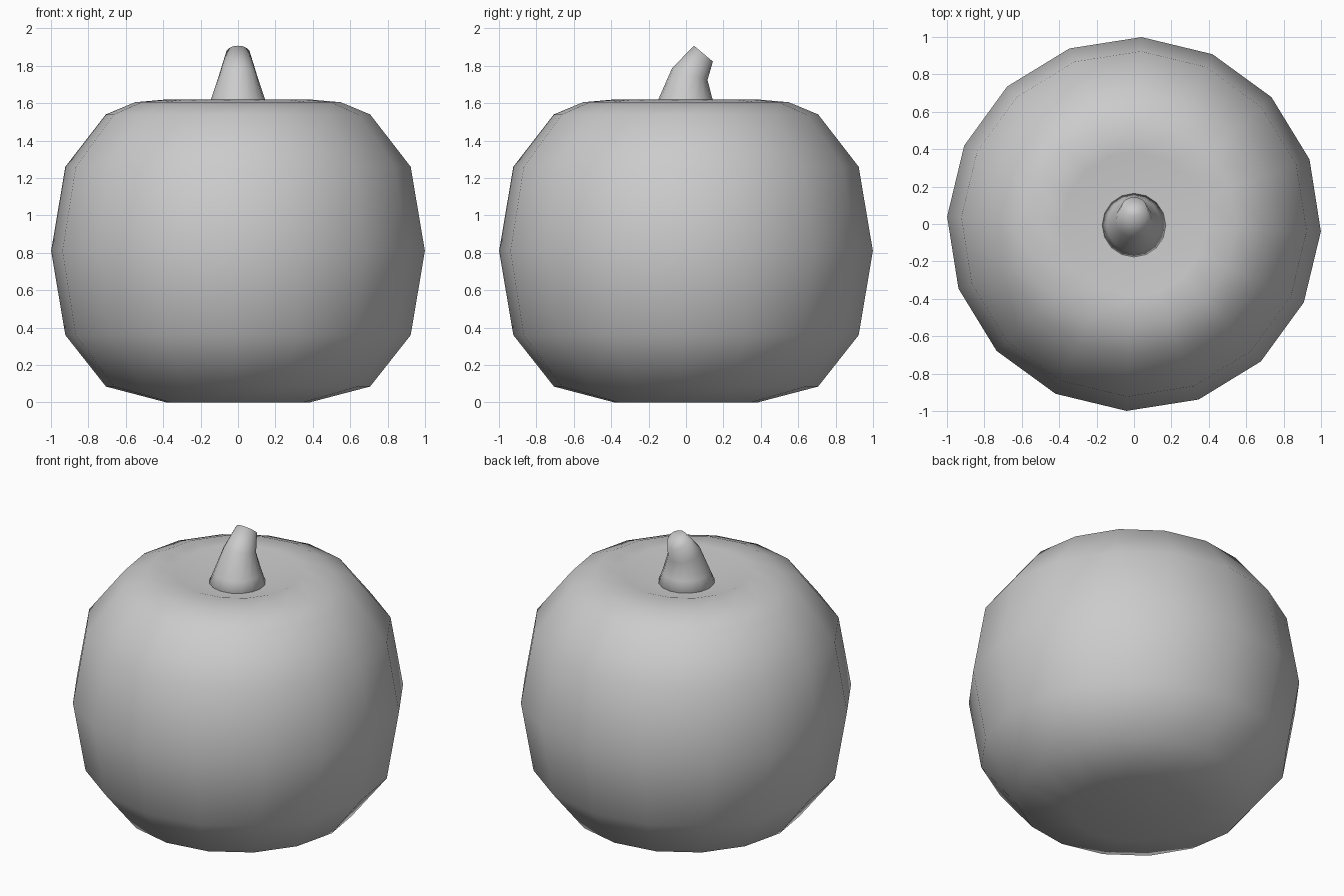
import bpy
import math
from mathutils import Vector, Matrix

SIDES = 16

cube = bpy.data.objects.get("Cube")
if cube:
    bpy.data.objects.remove(cube, do_unlink=True)

grey = bpy.data.materials.new("plain grey")
grey.use_nodes = True
grey.diffuse_color = (0.6, 0.6, 0.6, 1)
grey.node_tree.nodes["Principled BSDF"].inputs["Base Color"].default_value = (0.6, 0.6, 0.6, 1)


def loft(name, rings, bottom, top, turn=0.0):
    """Skin rings of (centre, radius, tilt) and close both ends with fans."""
    verts, faces = [], []
    for centre, radius, tilt in rings:
        rot = Matrix.Rotation(math.radians(tilt), 3, 'X')
        for i in range(SIDES):
            a = math.tau * i / SIDES + math.radians(turn)
            verts.append(Vector(centre) + rot @ Vector((radius * math.cos(a), radius * math.sin(a), 0)))
    low = len(verts)
    verts += [Vector(bottom), Vector(top)]
    last = (len(rings) - 1) * SIDES
    for i in range(SIDES):
        j = (i + 1) % SIDES
        faces.append((low, j, i))
        faces.append((low + 1, last + i, last + j))
        for r in range(0, last, SIDES):
            faces.append((r + i, r + j, r + SIDES + j, r + SIDES + i))
    mesh = bpy.data.meshes.new(name)
    mesh.from_pydata(verts, [], faces)
    mesh.materials.append(grey)
    mesh.shade_smooth()
    obj = bpy.data.objects.new(name, mesh)
    bpy.context.collection.objects.link(obj)
    return obj


# Round body, flattened below and dimpled on top
profile = [(0.383, 0), (0.707, 0.085), (0.924, 0.36), (1, 0.81),
           (0.924, 1.26), (0.707, 1.54), (0.55, 1.605), (0.383, 1.62)]
loft("body", [((0, 0, z), r, 0) for r, z in profile], (0, 0, 0), (0, 0, 1.5), turn=-2.3)

# Stem that tapers and bends towards the back
loft("stem", [((0, -0.01, 1.5), 0.19, 0),
              ((0, -0.003, 1.62), 0.145, 0),
              ((0, 0.02, 1.755), 0.1, -18),
              ((0, 0.093, 1.865), 0.066, -40)],
     (0, -0.01, 1.5), (0, 0.093, 1.865))
